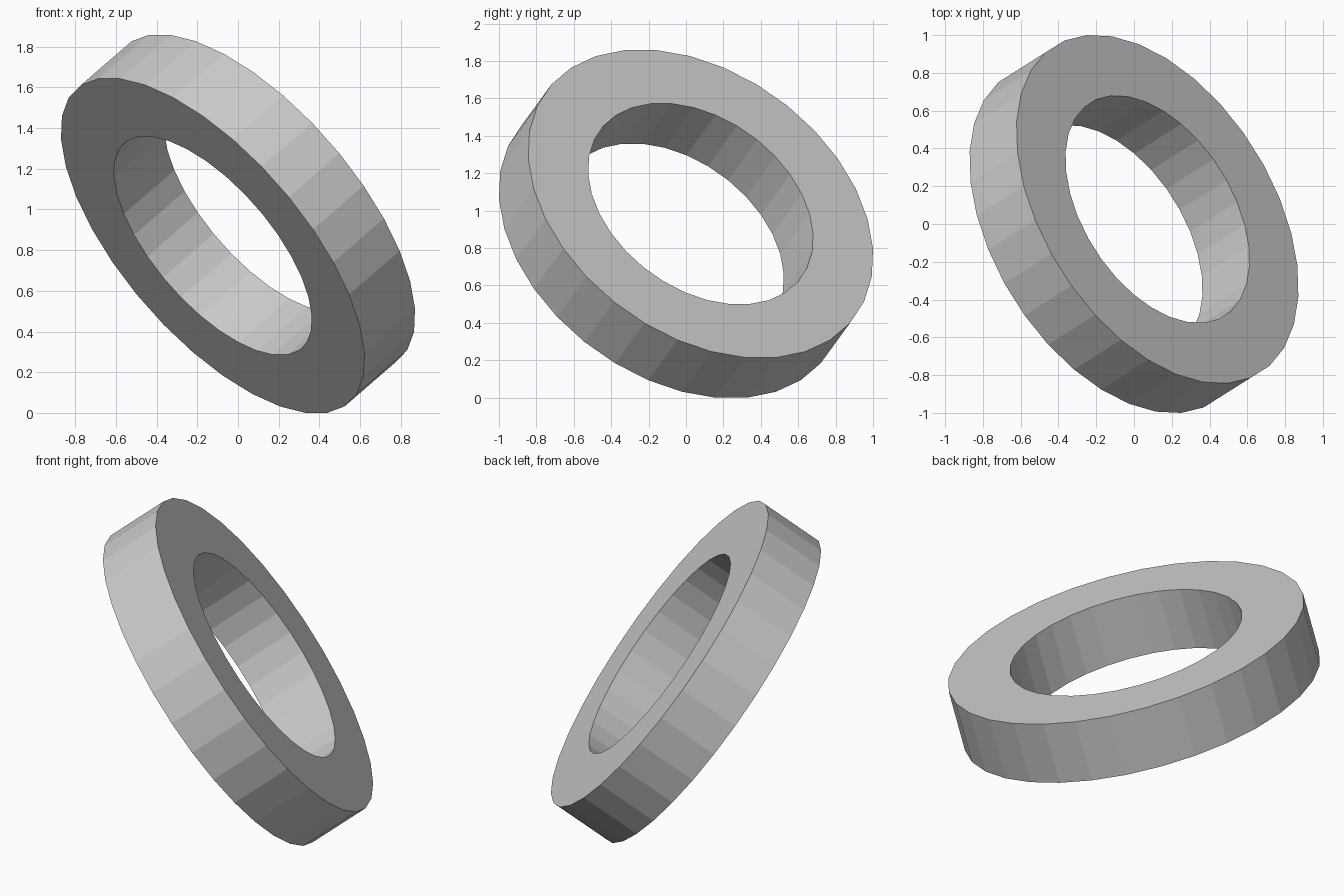
import bpy, bmesh, math
from mathutils import Vector, Matrix

if "Cube" in bpy.data.objects:
    bpy.data.objects.remove(bpy.data.objects["Cube"])

SIDES = 32
OUTER, INNER, HALF = 1.023, 0.667, 0.182
axis = Vector((0.682, 0.43, 0.59)).normalized()

# Rectangular cross-section swept round the ring's axis
profile = [(OUTER, -HALF), (OUTER, HALF), (INNER, HALF), (INNER, -HALF)]
bm = bmesh.new()
rings = []
for i in range(SIDES):
    a = (i + 0.5) * math.tau / SIDES
    rings.append([bm.verts.new((r * math.cos(a), r * math.sin(a), h)) for r, h in profile])
for i in range(SIDES):
    p, q = rings[i], rings[(i + 1) % SIDES]
    for j in range(4):
        k = (j + 1) % 4
        bm.faces.new((p[j], q[j], q[k], p[k]))
bmesh.ops.recalc_face_normals(bm, faces=bm.faces)

# Tilt the ring so its local x points uphill, then rest it on the ground
up = (Vector((0, 0, 1)) - axis * axis.z).normalized()
tilt = Matrix((up, axis.cross(up), axis)).transposed()
bmesh.ops.transform(bm, matrix=tilt.to_4x4(), verts=bm.verts)
low = min(v.co.z for v in bm.verts)
bmesh.ops.translate(bm, vec=(0, 0, -low), verts=bm.verts)

mesh = bpy.data.meshes.new("tilted_ring")
bm.to_mesh(mesh)
bm.free()
bpy.context.collection.objects.link(bpy.data.objects.new("tilted_ring", mesh))
